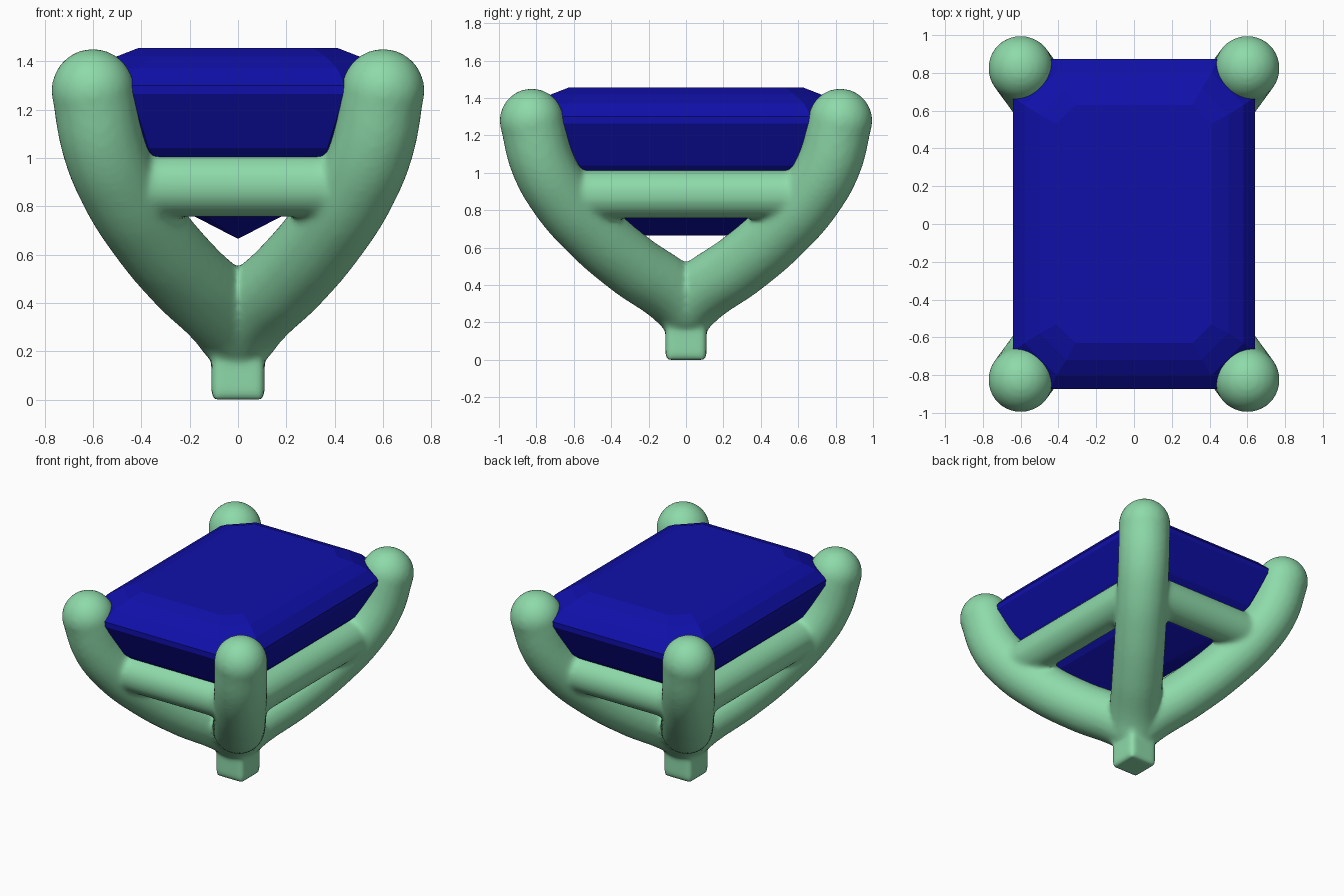
import bpy, bmesh
from mathutils import Vector

if "Cube" in bpy.data.objects:
    bpy.data.objects.remove(bpy.data.objects["Cube"])


def material(name, rgb):
    m = bpy.data.materials.new(name)
    m.diffuse_color = (*rgb, 1)
    m.use_nodes = True
    m.node_tree.nodes["Principled BSDF"].inputs["Base Color"].default_value = m.diffuse_color
    return m


def tube(points, radius):
    """Round smooth tube along the points, as a mesh object."""
    cu = bpy.data.curves.new("tube", 'CURVE')
    cu.dimensions = '3D'
    cu.bevel_depth = radius
    cu.bevel_resolution = 8
    cu.use_fill_caps = True
    sp = cu.splines.new('BEZIER')
    sp.bezier_points.add(len(points) - 1)
    for bp, p in zip(sp.bezier_points, points):
        bp.co = p
        bp.handle_left_type = bp.handle_right_type = 'AUTO'
    ob = bpy.data.objects.new("tube", cu)
    bpy.context.collection.objects.link(ob)
    bpy.ops.object.select_all(action='DESELECT')
    ob.select_set(True)
    bpy.context.view_layer.objects.active = ob
    bpy.ops.object.convert(target='MESH')
    return bpy.context.object


def ball(p, radius):
    bpy.ops.mesh.primitive_uv_sphere_add(segments=32, ring_count=16, radius=radius, location=p)
    return bpy.context.object


R_PRONG, R_RAIL = 0.172, 0.13
ASPECT = 0.825 / 0.6
RAIL_X, RAIL_Z = 0.485, 0.885
parts = []

# Four curved prongs with round tips
profile = [(0, 0.29), (0.06, 0.365), (0.214, 0.51), (0.374, 0.70),
           (0.49, 0.885), (0.56, 1.06), (0.6, 1.279)]
for sx in (-1, 1):
    for sy in (-1, 1):
        path = [(sx * x, sy * x * ASPECT, z) for x, z in profile]
        parts += [tube(path, R_PRONG), ball(path[-1], R_PRONG)]
parts.append(ball((0, 0, 0.30), R_PRONG))

# Rectangular rail joining the prongs
ry = RAIL_X * ASPECT
for s in (-1, 1):
    parts.append(tube([(-RAIL_X, s * ry, RAIL_Z), (RAIL_X, s * ry, RAIL_Z)], R_RAIL))
    parts.append(tube([(s * RAIL_X, -ry, RAIL_Z), (s * RAIL_X, ry, RAIL_Z)], R_RAIL))

# Square peg at the foot
bpy.ops.mesh.primitive_cube_add(size=1, location=(0, 0, 0.15))
peg = bpy.context.object
peg.scale = (0.22, 0.22, 0.30)
parts.append(peg)

# Fuse the metal into one blended body
bpy.ops.object.select_all(action='DESELECT')
for p in parts:
    p.select_set(True)
bpy.context.view_layer.objects.active = parts[0]
bpy.ops.object.join()
setting = bpy.context.object
setting.name = setting.data.name = "prong_setting"
bpy.ops.object.transform_apply(location=True, rotation=True, scale=True)
rm = setting.modifiers.new("fuse", 'REMESH')
rm.mode = 'VOXEL'
rm.voxel_size = 0.016
sm = setting.modifiers.new("blend", 'SMOOTH')
sm.factor = 0.5
sm.iterations = 10
bpy.ops.object.modifier_apply(modifier="fuse")
bpy.ops.object.modifier_apply(modifier="blend")
bpy.ops.object.shade_smooth()
setting.data.materials.clear()
setting.data.materials.append(material("green_metal", (0.27, 0.70, 0.40)))

# Step-cut gem: octagonal rings (half x, half y, corner cut, z) from keel to table
rings = [(0, 0.23, 0, 0.665), (0.30, 0.53, 0.09, 0.82), (0.52, 0.75, 0.15, 1.04),
         (0.64, 0.873, 0.20, 1.265), (0.64, 0.873, 0.20, 1.30), (0.58, 0.80, 0.17, 1.37),
         (0.50, 0.72, 0.14, 1.42), (0.41, 0.63, 0.10, 1.455)]
bm = bmesh.new()
loops = []
for a, b, c, z in rings:
    pts = [(a, b - c), (a - c, b), (c - a, b), (-a, b - c),
           (-a, c - b), (c - a, -b), (a - c, -b), (a, c - b)]
    loops.append([bm.verts.new((x, y, z)) for x, y in pts])
for lo, hi in zip(loops, loops[1:]):
    for i in range(8):
        j = (i + 1) % 8
        bm.faces.new((lo[i], lo[j], hi[j], hi[i]))
bm.faces.new(loops[-1])
bmesh.ops.remove_doubles(bm, verts=bm.verts, dist=0.0005)
bmesh.ops.recalc_face_normals(bm, faces=bm.faces)
me = bpy.data.meshes.new("gem")
bm.to_mesh(me)
bm.free()
me.materials.append(material("blue_gem", (0.005, 0.005, 0.40)))
bpy.context.collection.objects.link(bpy.data.objects.new("gem", me))
